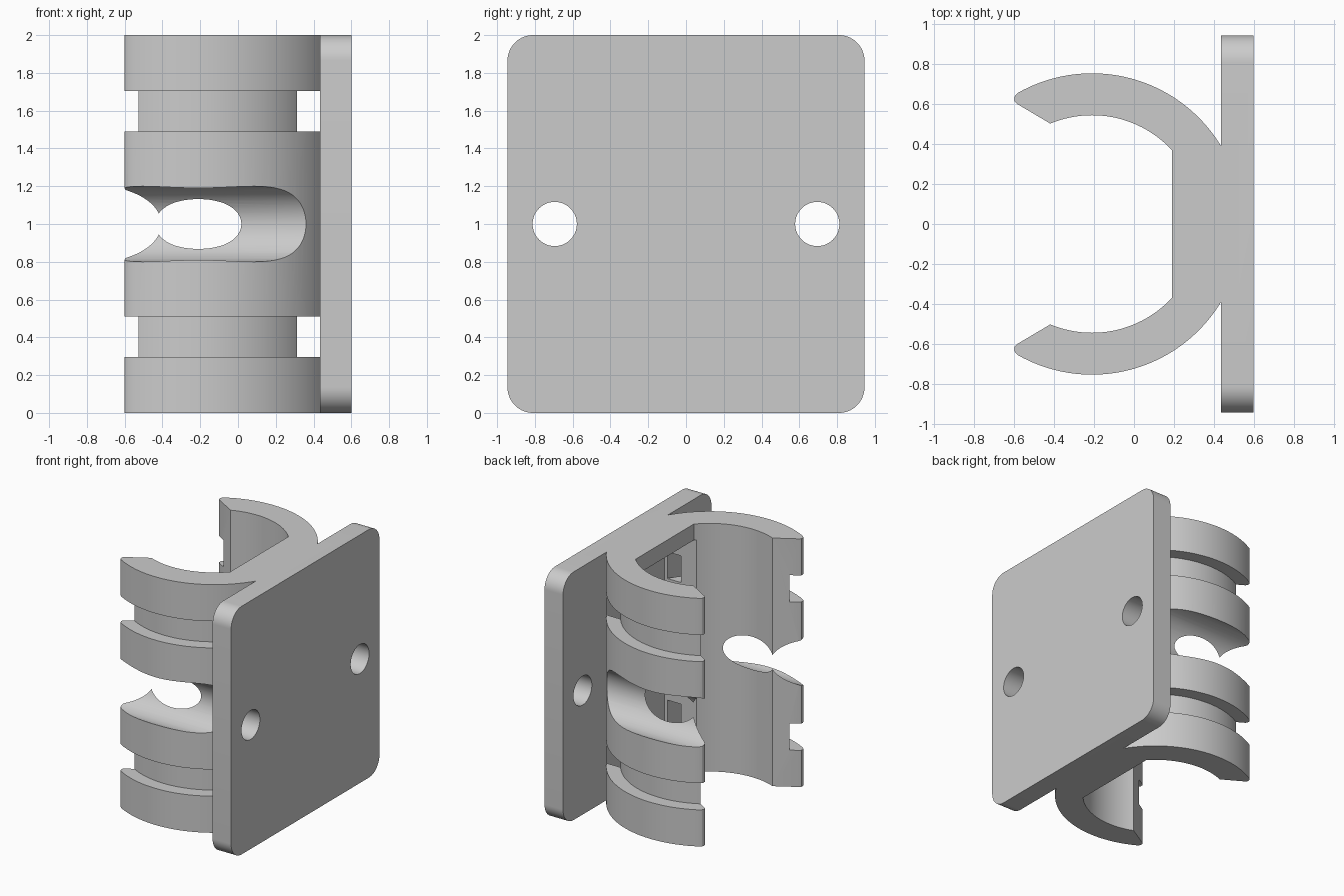
import bpy
import bmesh
import math
from mathutils import Matrix, Vector

cube = bpy.data.objects.get("Cube")
if cube:
    bpy.data.objects.remove(cube, do_unlink=True)

CX = -0.21                    # axis of the round clip
R_IN, R_GROOVE, R_OUT = 0.545, 0.65, 0.755
PLATE_X, BACK_X = 0.435, 0.6  # mounting plate faces
HALF_Y, HEIGHT = 0.945, 2.0
SCREW_Y = 0.695

grey = bpy.data.materials.new("plain grey")
grey.use_nodes = True
colour = (0.6, 0.6, 0.6, 1)
grey.diffuse_color = colour
grey.node_tree.nodes["Principled BSDF"].inputs["Base Color"].default_value = colour


def prism(name, outline, start, end):
    """Extrude a closed outline of 3D points from start to end offset."""
    bm = bmesh.new()
    face = bm.faces.new([bm.verts.new(Vector(p) + Vector(start)) for p in outline])
    ext = bmesh.ops.extrude_face_region(bm, geom=[face])
    verts = [v for v in ext["geom"] if isinstance(v, bmesh.types.BMVert)]
    bmesh.ops.translate(bm, verts=verts, vec=Vector(end) - Vector(start))
    bmesh.ops.recalc_face_normals(bm, faces=bm.faces)
    mesh = bpy.data.meshes.new(name)
    bm.to_mesh(mesh)
    bm.free()
    obj = bpy.data.objects.new(name, mesh)
    bpy.context.collection.objects.link(obj)
    mesh.materials.append(grey)
    return obj


def arc(cx, cy, r, a, b, n):
    """Points on an arc, angles in degrees."""
    angles = [math.radians(a + (b - a) * i / n) for i in range(n + 1)]
    return [(cx + r * math.cos(t), cy + r * math.sin(t)) for t in angles]


def box(name, x0, x1, half_y, z0, z1):
    outline = [(x0, -half_y, 0), (x1, -half_y, 0), (x1, half_y, 0), (x0, half_y, 0)]
    return prism(name, outline, (0, 0, z0), (0, 0, z1))


def rod(name, y, r, x0, x1):
    """Cylinder along x at mid height."""
    outline = [(0, p, q) for p, q in arc(y, HEIGHT / 2, r, 0, 360, 64)[:-1]]
    return prism(name, outline, (x0, 0, 0), (x1, 0, 0))


def combine(target, tool, operation):
    tool.hide_render = True
    mod = target.modifiers.new("cut", "BOOLEAN")
    mod.operation = operation
    mod.solver = "EXACT"
    mod.object = tool
    bpy.context.view_layer.objects.active = target
    bpy.ops.object.modifier_apply(modifier=mod.name)
    bpy.data.objects.remove(tool, do_unlink=True)


# Open round clip with rounded lips and a flat web against the plate
web = math.degrees(math.acos((0.19 - CX) / R_IN))
root = math.degrees(math.acos((PLATE_X - CX) / R_OUT))
half = arc(CX, 0, R_IN, web, 112.6, 28)
half += [(-0.588, 0.603), (-0.598, 0.614), (-0.6, 0.632), (-0.595, 0.645)]
half += arc(CX, 0, R_OUT, 119.5, root, 40)
half.append((0.52, half[-1][1]))
profile = half + [(x, -y) for x, y in reversed(half)]
clip = prism("clip_bracket", [(x, y, 0) for x, y in profile], (0, 0, 0), (0, 0, HEIGHT))

# Strap grooves around the outside
for z0, z1 in ((0.295, 0.51), (1.49, 1.705)):
    ring = box("groove_cutter", -1.5, 1.5, 1.5, z0, z1)
    core = prism("groove_core", [(x, y, 0) for x, y in arc(CX, 0, R_GROOVE, 0, 360, 128)[:-1]],
                 (0, 0, z0 - 0.1), (0, 0, z1 + 0.1))
    combine(ring, core, "DIFFERENCE")
    combine(clip, ring, "DIFFERENCE")

# Screwdriver clearance through both arms
for side in (-1, 1):
    combine(clip, rod("driver_cutter", side * SCREW_Y, 0.2, -1, 0.47), "DIFFERENCE")

# Mounting plate with rounded corners and screw holes
r = 0.135
corners = []
for cy, cz, a in ((HALF_Y - r, HEIGHT - r, 0), (r - HALF_Y, HEIGHT - r, 90),
                  (r - HALF_Y, r, 180), (HALF_Y - r, r, 270)):
    corners += [(0, y, z) for y, z in arc(cy, cz, r, a, a + 90, 14)]
plate = prism("mounting_plate", corners, (PLATE_X, 0, 0), (BACK_X, 0, 0))
for side in (-1, 1):
    combine(plate, rod("screw_cutter", side * SCREW_Y, 0.117, 0.3, 0.8), "DIFFERENCE")
combine(clip, plate, "UNION")

# Strap pocket behind the web, leaving a lip at top and bottom
combine(clip, box("pocket_cutter", 0.0, 0.46, 0.385, 0.13, HEIGHT - 0.13), "DIFFERENCE")

# Smooth the curved walls, keep edges sharp
bpy.ops.object.select_all(action="DESELECT")
clip.select_set(True)
bpy.context.view_layer.objects.active = clip
bpy.ops.object.shade_smooth_by_angle(angle=math.radians(25))
